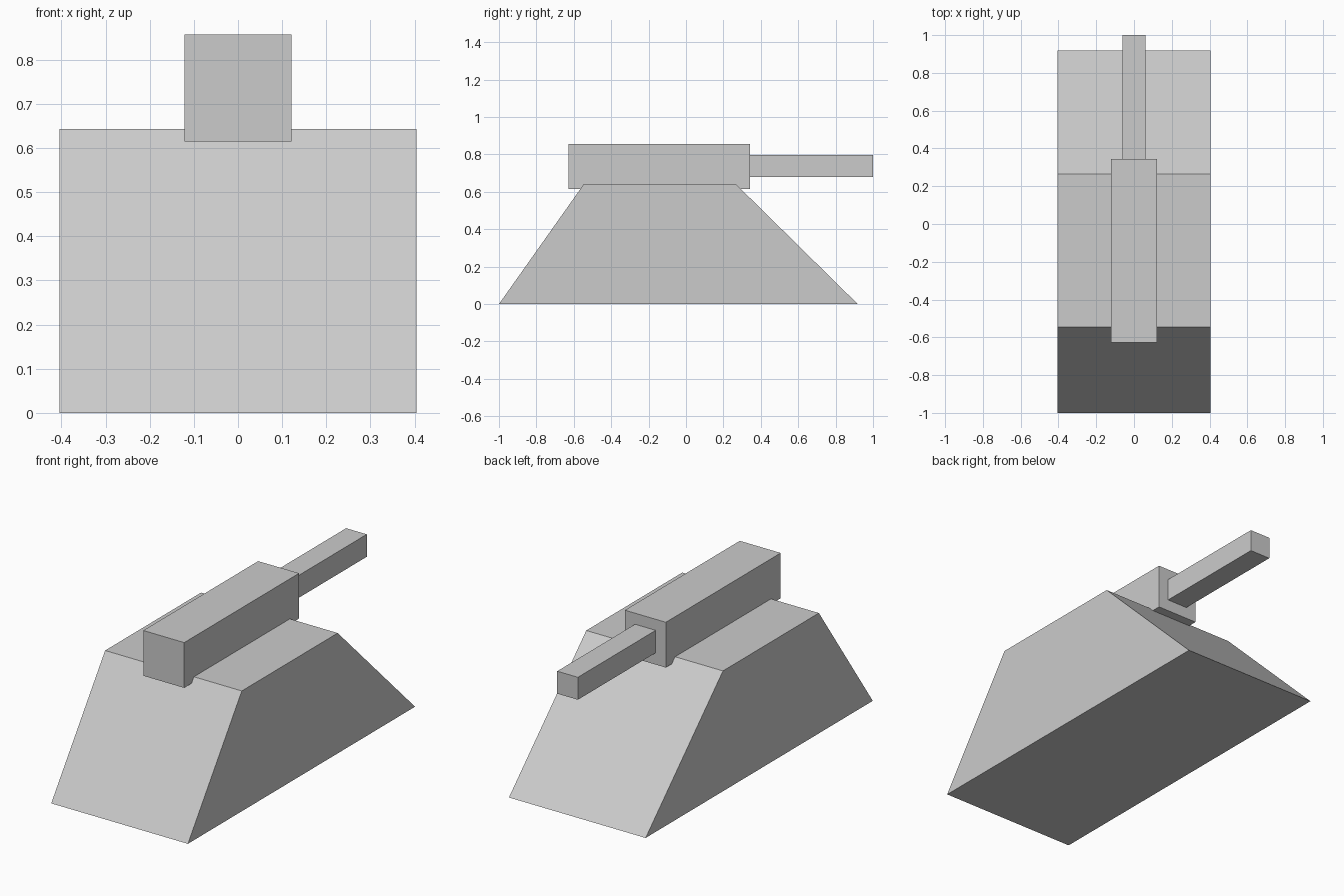
import bpy

if "Cube" in bpy.data.objects:
    bpy.data.objects.remove(bpy.data.objects["Cube"])


def prism(name, half_width, profile):
    """Extrude a (y, z) profile symmetrically along x."""
    n = len(profile)
    verts = [(x, y, z) for x in (-half_width, half_width) for y, z in profile]
    faces = [tuple(reversed(range(n))), tuple(range(n, 2 * n))]
    faces += [(i, (i + 1) % n, n + (i + 1) % n, n + i) for i in range(n)]
    mesh = bpy.data.meshes.new(name)
    mesh.from_pydata(verts, [], faces)
    obj = bpy.data.objects.new(name, mesh)
    bpy.context.collection.objects.link(obj)
    return obj


def box(name, half_width, y0, y1, z0, z1):
    return prism(name, half_width, [(y0, z0), (y1, z0), (y1, z1), (y0, z1)])


# Sloped base
prism("base", 0.404, [(-1.0, 0.0), (0.918, 0.0), (0.265, 0.643), (-0.545, 0.643)])

# Long housing sunk slightly into the base top
box("housing", 0.121, -0.627, 0.343, 0.615, 0.857)

# Square barrel pointing backwards
box("barrel", 0.061, 0.343, 1.0, 0.678, 0.798)
